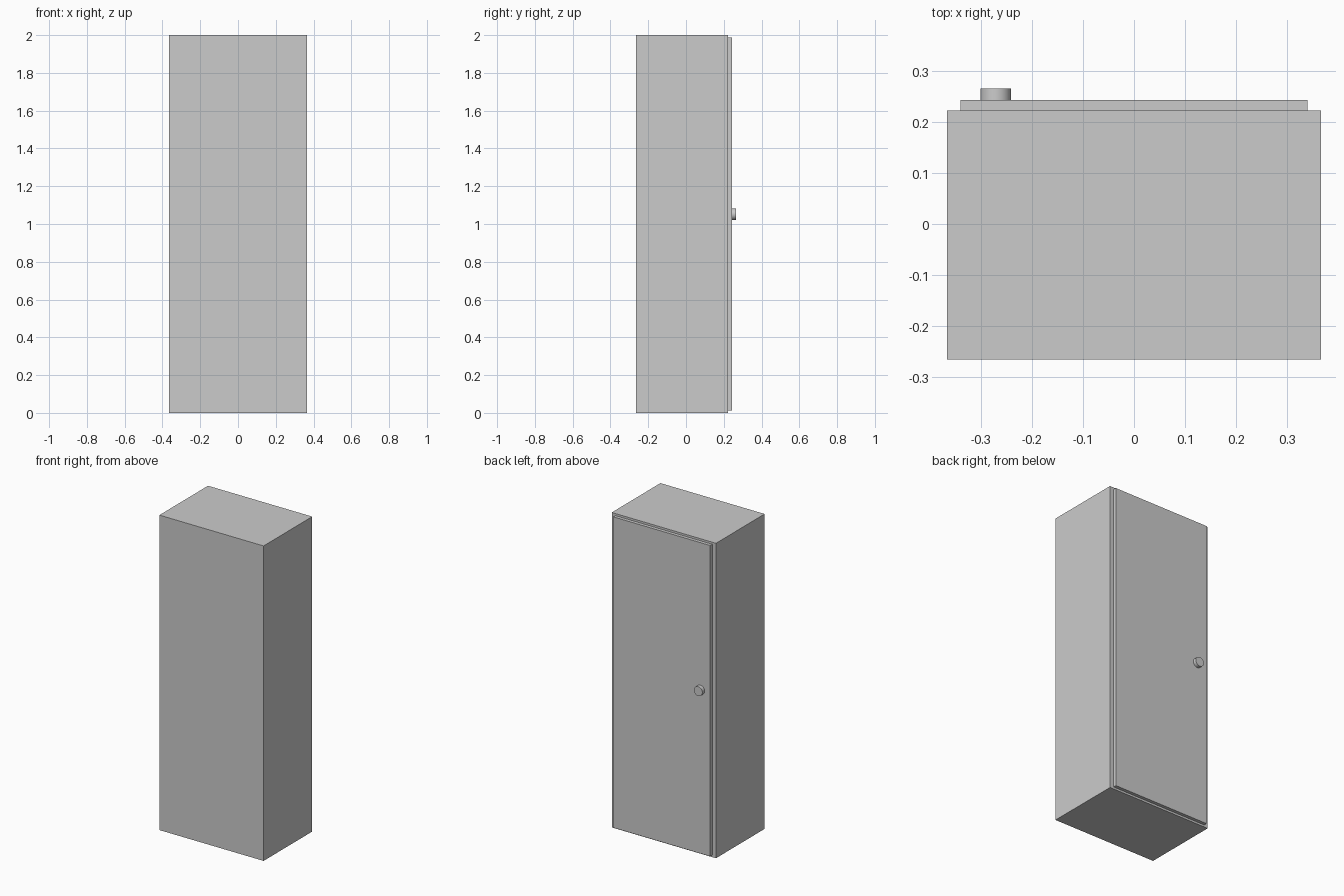
import bpy
from math import radians

if "Cube" in bpy.data.objects:
    bpy.data.objects.remove(bpy.data.objects["Cube"])


def box(name, x, y, z):
    """Box from (min, max) ranges on each axis."""
    bpy.ops.mesh.primitive_cube_add(size=1, location=[sum(r) / 2 for r in (x, y, z)])
    ob = bpy.context.object
    ob.name = name
    ob.scale = [r[1] - r[0] for r in (x, y, z)]
    bpy.ops.object.transform_apply(location=False, rotation=False, scale=True)
    return ob


# Cabinet carcass
box("cabinet_body", (-0.366, 0.366), (-0.266, 0.222), (0, 2))

# Door panel on the +y side
box("door", (-0.34, 0.34), (0.222, 0.243), (0.013, 1.987))

# Round knob on the door
bpy.ops.mesh.primitive_cylinder_add(vertices=32, radius=0.03, depth=0.023,
                                    location=(-0.271, 0.2545, 1.052),
                                    rotation=(radians(90), 0, 0))
knob = bpy.context.object
knob.name = "door_knob"
bpy.ops.object.shade_smooth_by_angle(angle=radians(30))
